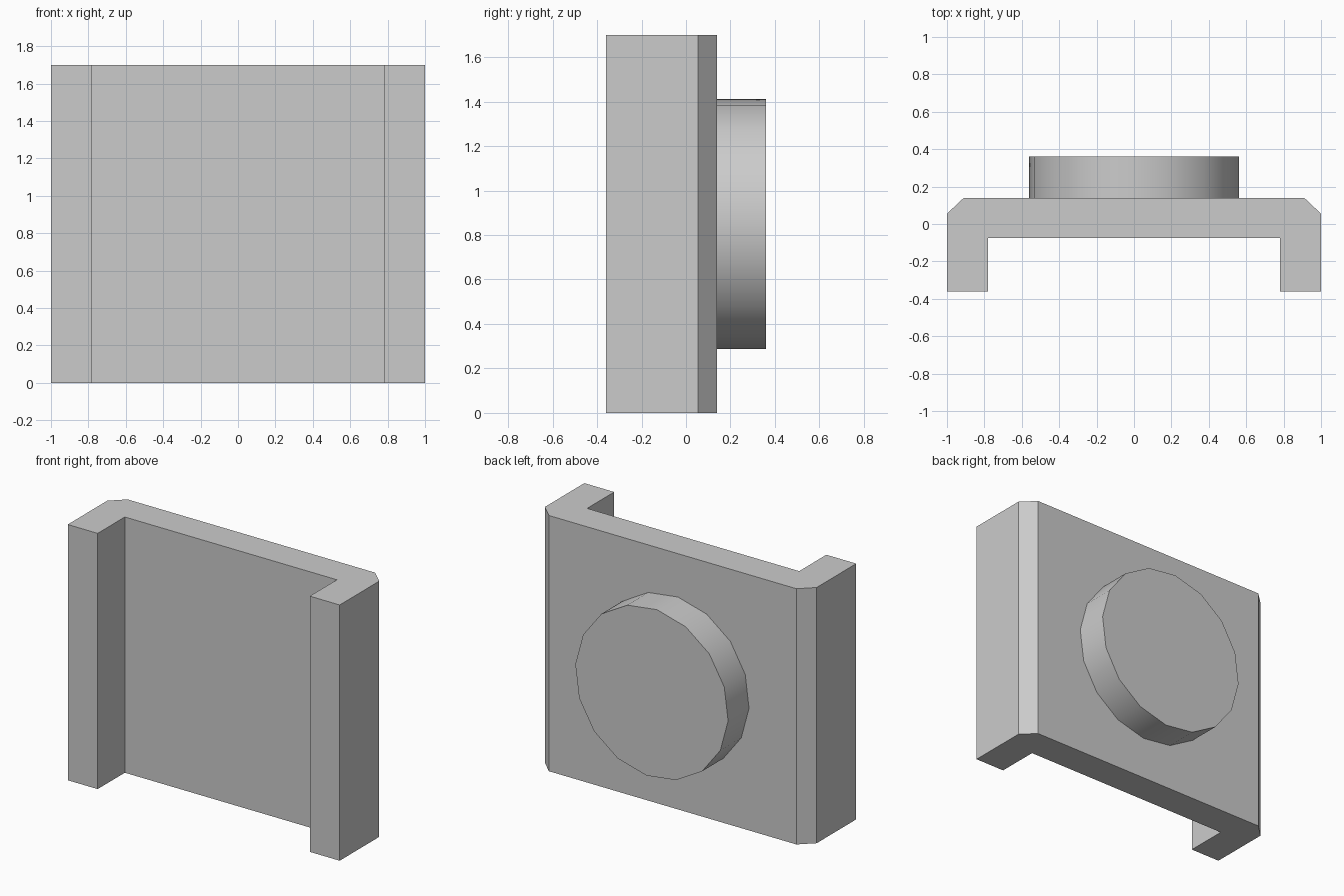
import bpy, bmesh, math

cube = bpy.data.objects.get("Cube")
if cube:
    bpy.data.objects.remove(cube, do_unlink=True)

# Single plain grey
grey = bpy.data.materials.new("plain_grey")
grey.use_nodes = True
colour = (0.6, 0.6, 0.6, 1)
grey.diffuse_color = colour
grey.node_tree.nodes["Principled BSDF"].inputs["Base Color"].default_value = colour


def extrude_part(name, outline, offset):
    """Extrude a closed outline of 3D points along an offset vector."""
    bm = bmesh.new()
    face = bm.faces.new([bm.verts.new(p) for p in outline])
    result = bmesh.ops.extrude_face_region(bm, geom=[face], use_keep_orig=True)
    moved = [g for g in result["geom"] if isinstance(g, bmesh.types.BMVert)]
    bmesh.ops.translate(bm, verts=moved, vec=offset)
    bmesh.ops.recalc_face_normals(bm, faces=bm.faces)
    mesh = bpy.data.meshes.new(name)
    bm.to_mesh(mesh)
    bm.free()
    mesh.materials.append(grey)
    obj = bpy.data.objects.new(name, mesh)
    bpy.context.collection.objects.link(obj)
    return obj


# Channel-shaped panel: plate, two side flanges and chamfered rear corners
half = [(0.91, 0.14), (1, 0.055), (1, -0.36), (0.78, -0.36), (0.78, -0.075)]
profile = half + [(-x, y) for x, y in reversed(half)]
extrude_part("channel_panel", [(x, y, 0) for x, y in profile], (0, 0, 1.7))

# Sixteen-sided round boss on the rear face, turned slightly
sides, radius = 16, 0.563
angles = [math.tau * i / sides + math.radians(3.9) for i in range(sides)]
ring = [(radius * math.cos(a), 0.14, 0.85 + radius * math.sin(a)) for a in angles]
boss = extrude_part("rear_boss", ring, (0, 0.22, 0))

bpy.ops.object.select_all(action="DESELECT")
boss.select_set(True)
bpy.context.view_layer.objects.active = boss
bpy.ops.object.shade_smooth_by_angle(angle=math.radians(30))
